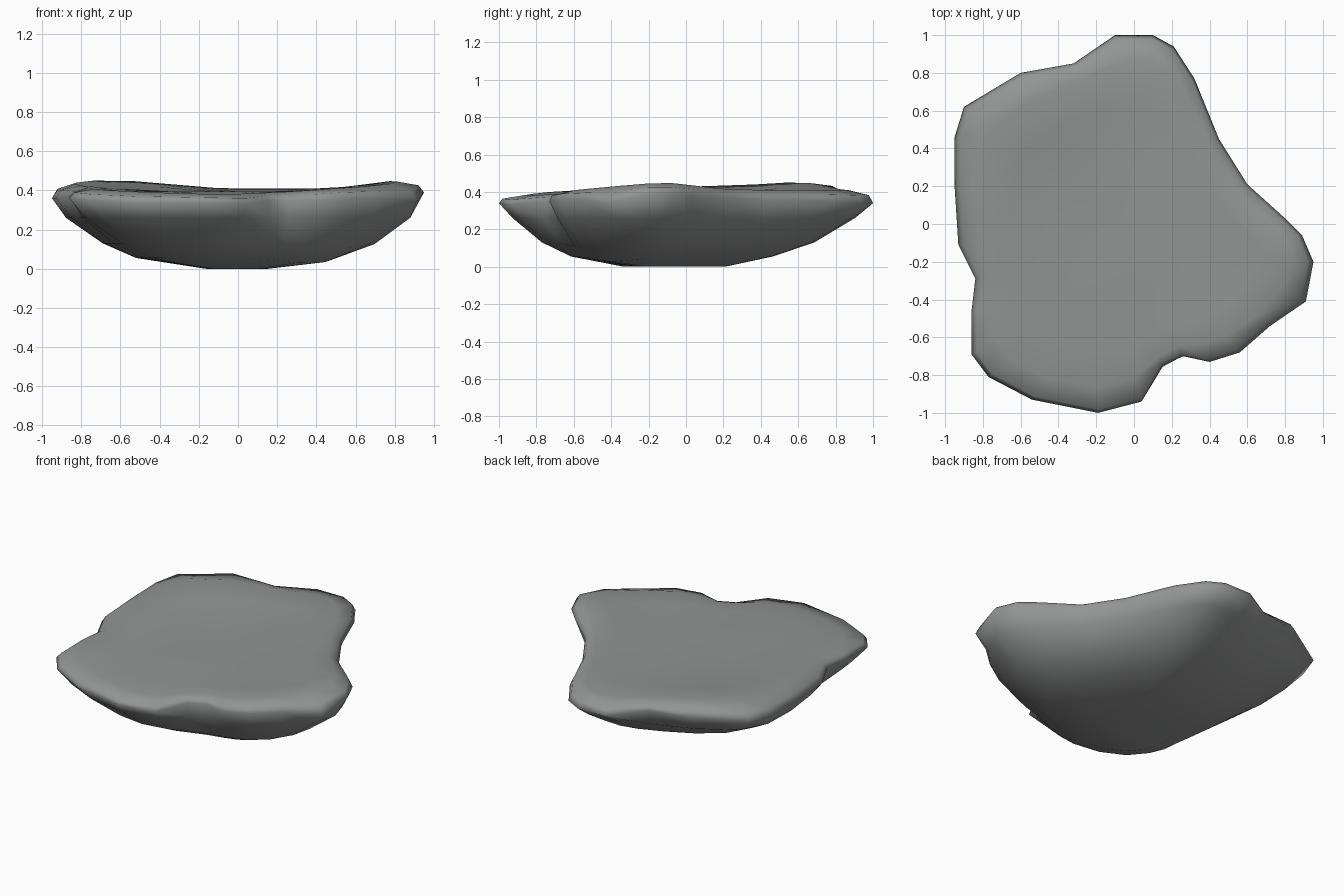
import bpy
import bmesh
import math
from mathutils import Vector

cube = bpy.data.objects.get("Cube")
if cube:
    bpy.data.objects.remove(cube, do_unlink=True)

# Rim outline, in hundredths: x, y, rim height, crest height
RIM = [(0, 100, 34, 41), (10, 100, 34, 41), (21, 94, 34, 41), (32, 77, 35, 41),
       (45, 45, 36, 41), (60, 21, 37, 41), (80, 3, 38, 44), (89, -6, 39, 45),
       (95, -20, 39, 45), (91, -41, 34, 43), (72, -54, 36, 42), (56, -68, 36, 41),
       (40, -73, 35, 40), (26, -70, 35, 39), (15, -75, 35, 39), (4, -94, 33, 38),
       (-19, -100, 34, 38), (-54, -93, 34, 39), (-77, -81, 35, 40), (-86, -69, 36, 41),
       (-86, -46, 37, 41), (-84, -29, 37, 41), (-93, -11, 36, 43), (-95, 20, 36, 43),
       (-95, 46, 36, 44), (-90, 62, 37, 45), (-60, 80, 39, 46), (-32, 85, 38, 42),
       (-10, 100, 34, 41)]
CENTRE = Vector((0, -0.1))
outline = [Vector(p) / 100 for p in RIM]


def relax(points, times):
    """Soften the notches of a closed loop."""
    for _ in range(times):
        n = len(points)
        points = [points[i] * 0.5 + (points[i - 1] + points[(i + 1) % n]) * 0.25
                  for i in range(n)]
    return points


def ring(bm, size, height, softness=0, shift=(0, 0)):
    """Add one loop of the stone; height maps rim and crest heights to z."""
    verts = []
    for p in relax(outline, softness):
        x = CENTRE.x + (p.x - CENTRE.x) * size[0] + shift[0]
        y = CENTRE.y + (p.y - CENTRE.y) * size[1] + shift[1]
        verts.append(bm.verts.new((x, y, height(p.z, p.w))))
    return verts


# Stone slab: rings from the flat underside, around the rim, to the gently hollow top
bm = bmesh.new()
rings = [
    ring(bm, (0.18, 0.29), lambda r, c: 0.0, 4),
    ring(bm, (0.56, 0.58), lambda r, c: 0.055, 4, (-0.01, -0.05)),
    ring(bm, (0.77, 0.77), lambda r, c: 0.13, 3, (0.02, -0.04)),
    ring(bm, (0.94, 0.93), lambda r, c: 0.26, 1, (0.01, -0.02)),
    ring(bm, (1, 1), lambda r, c: r),
    ring(bm, (0.97, 0.98), lambda r, c: r * 0.4 + c * 0.6),
    ring(bm, (0.88, 0.88), lambda r, c: c, 1),
    ring(bm, (0.7, 0.7), lambda r, c: 0.4 + (c - 0.41) * 0.6, 2),
    ring(bm, (0.38, 0.38), lambda r, c: 0.395, 3),
]

# Low bulge of the underside towards the front left
for v in rings[1] + rings[2]:
    reach = (v.co.xy - Vector((0.42, -0.46))).length / 0.25
    v.co.z -= 0.03 * math.exp(-reach * reach)

for low, high in zip(rings, rings[1:]):
    for i in range(len(low)):
        j = (i + 1) % len(low)
        bm.faces.new((low[i], low[j], high[j], high[i]))
for loop, z in ((rings[0], 0.0), (rings[-1], 0.395)):
    hub = bm.verts.new((CENTRE.x, CENTRE.y, z))
    for i in range(len(loop)):
        bm.faces.new((loop[i - 1], loop[i], hub))
bmesh.ops.recalc_face_normals(bm, faces=bm.faces)

mesh = bpy.data.meshes.new("stone_slab")
bm.to_mesh(mesh)
bm.free()
stone = bpy.data.objects.new("stone_slab", mesh)
bpy.context.collection.objects.link(stone)
mesh.shade_smooth()

# Grey stone colour
grey = bpy.data.materials.new("stone_grey")
grey.use_nodes = True
colour = (0.285, 0.3, 0.29, 1)
grey.diffuse_color = colour
grey.node_tree.nodes["Principled BSDF"].inputs["Base Color"].default_value = colour
mesh.materials.append(grey)
